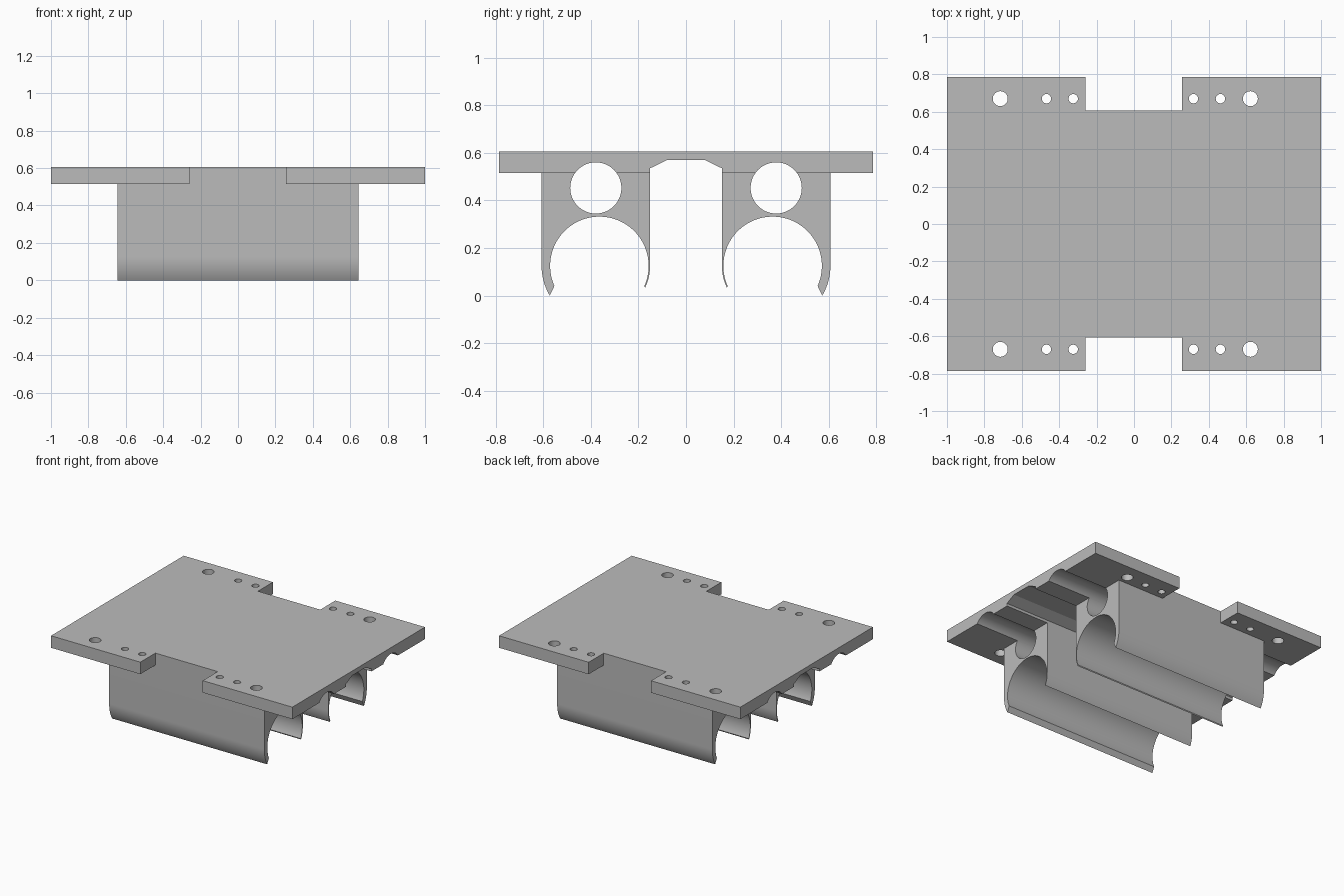
import bpy
import bmesh
from math import cos, sin, asin, radians, degrees
from mathutils import Matrix, Vector

if "Cube" in bpy.data.objects:
    bpy.data.objects.remove(bpy.data.objects["Cube"])

grey = bpy.data.materials.new("plain grey")
grey.use_nodes = True
grey.diffuse_color = (0.5, 0.5, 0.5, 1)
grey.node_tree.nodes["Principled BSDF"].inputs["Base Color"].default_value = (0.5, 0.5, 0.5, 1)

# Main sizes
TOP, UNDER = 0.605, 0.515
HOLDER_X, HOLDER_Y, SLOT_Y = 0.643, 0.607, 0.151
CLIP_Y, CLIP_Z, CLIP_R = 0.364, 0.125, 0.207


def arc(cy, cz, r, start, end, steps):
    angles = [radians(start + (end - start) * i / steps) for i in range(steps + 1)]
    return [(cy + r * cos(a), cz + r * sin(a)) for a in angles]


def extrude(name, outline, vector, place):
    """Extrude a closed outline, placed in space by a function, along a vector."""
    bm = bmesh.new()
    face = bm.faces.new([bm.verts.new(place(*p)) for p in outline])
    grown = bmesh.ops.extrude_face_region(bm, geom=[face])["geom"]
    moved = [v for v in grown if isinstance(v, bmesh.types.BMVert)]
    bmesh.ops.translate(bm, verts=moved, vec=vector)
    bmesh.ops.recalc_face_normals(bm, faces=bm.faces)
    mesh = bpy.data.meshes.new(name)
    bm.to_mesh(mesh)
    bm.free()
    mesh.materials.append(grey)
    obj = bpy.data.objects.new(name, mesh)
    bpy.context.collection.objects.link(obj)
    return obj


def along_x(name, outline, half):
    return extrude(name, outline, (2 * half, 0, 0), lambda y, z: (-half, y, z))


def along_z(name, outline, low, high):
    return extrude(name, outline, (0, 0, high - low), lambda x, y: (x, y, low))


def rectangle(x0, x1, y0, y1):
    return [(x0, y0), (x1, y0), (x1, y1), (x0, y1)]


def combine(target, tool, operation):
    mod = target.modifiers.new(operation.title(), "BOOLEAN")
    mod.operation, mod.solver, mod.object = operation, "EXACT", tool
    bpy.context.view_layer.objects.active = target
    bpy.ops.object.modifier_apply(modifier=mod.name)
    bpy.data.objects.remove(tool)


# Mounting plate
plate = along_z("clip_mount_plate", rectangle(-1, 1, -0.785, 0.785), UNDER, TOP)

# End notches and screw holes, front and back
for side in (-1, 1):
    ys = sorted((side * HOLDER_Y, side * 0.9))
    combine(plate, along_z("notch_cutter", rectangle(-0.26, 0.257, *ys), 0.4, 0.7), "DIFFERENCE")
    for x, r in ((-0.715, 0.04), (0.622, 0.04), (-0.468, 0.025),
                 (-0.325, 0.025), (0.318, 0.025), (0.462, 0.025)):
        ring = arc(x, side * 0.67, r, 0, 350, 35)
        combine(plate, along_z("screw_hole_cutter", ring, 0.4, 0.7), "DIFFERENCE")

# Open tube clips: thick outer jaw, thin inner lip
wall = HOLDER_Y - CLIP_Y
tip = -degrees(asin(CLIP_Z / wall))
clip = [(HOLDER_Y, UNDER + 0.03)]
clip += arc(CLIP_Y, CLIP_Z, wall, 0, tip, 12)
clip += arc(CLIP_Y, CLIP_Z, CLIP_R, -24, 204, 72)
clip += arc(CLIP_Y, CLIP_Z, CLIP_Y - SLOT_Y, 205.5, 180, 10)
clip += [(SLOT_Y, UNDER + 0.03)]
for side in (-1, 1):
    outline = [(side * y, z) for y, z in clip]
    combine(plate, along_x("tube_clip", outline, HOLDER_X), "UNION")

# Rod channels running the full width
for side in (-1, 1):
    ring = arc(side * 0.379, 0.4525, 0.1075, 0, 355, 71)
    combine(plate, along_x("rod_channel_cutter", ring, 1.1), "DIFFERENCE")

# Chamfered central channel
channel = [(-SLOT_Y, 0.4), (SLOT_Y, 0.4), (SLOT_Y, 0.535),
           (0.077, 0.571), (-0.077, 0.571), (-SLOT_Y, 0.535)]
combine(plate, along_x("centre_channel_cutter", channel, 1.1), "DIFFERENCE")

# Smooth curves, crisp edges
bpy.ops.object.select_all(action="DESELECT")
plate.select_set(True)
bpy.context.view_layer.objects.active = plate
bpy.ops.object.shade_smooth_by_angle(angle=radians(25))
